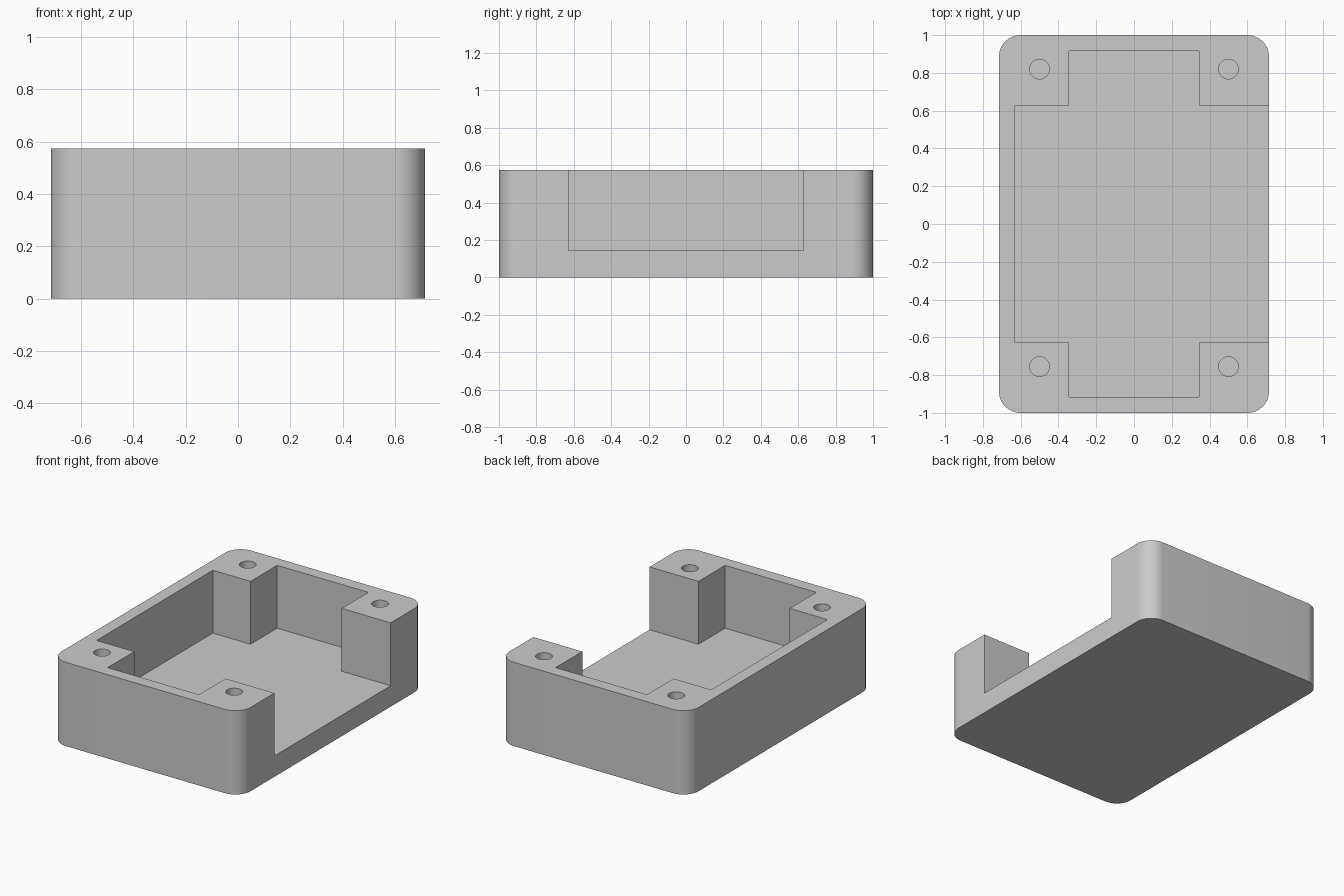
import bpy, bmesh, math

if "Cube" in bpy.data.objects:
    bpy.data.objects.remove(bpy.data.objects["Cube"])

W, L, H = 0.715, 1.0, 0.573      # half width, half length, height
R = 0.115                        # corner radius
FLOOR = 0.143                    # floor thickness


def prism(name, pts, z0, z1):
    """Extrude a counter-clockwise outline from z0 to z1."""
    bm = bmesh.new()
    base = bm.faces.new([bm.verts.new((x, y, z0)) for x, y in pts])
    top = bmesh.ops.extrude_face_region(bm, geom=[base])["geom"]
    bmesh.ops.translate(bm, vec=(0, 0, z1 - z0),
                        verts=[g for g in top if isinstance(g, bmesh.types.BMVert)])
    bmesh.ops.recalc_face_normals(bm, faces=bm.faces)
    mesh = bpy.data.meshes.new(name)
    bm.to_mesh(mesh)
    bm.free()
    obj = bpy.data.objects.new(name, mesh)
    bpy.context.collection.objects.link(obj)
    return obj


def arc(cx, cy, r, start, sweep, n):
    return [(cx + r * math.cos(math.radians(start + sweep * i / n)),
             cy + r * math.sin(math.radians(start + sweep * i / n))) for i in range(n + 1)]


# Rounded outer block
outline = []
for sx, sy, a in ((1, 1, 0), (-1, 1, 90), (-1, -1, 180), (1, -1, 270)):
    outline += arc(sx * (W - R), sy * (L - R), R, a, 90, 12)
tray = prism("enclosure_tray", outline, 0, H)

# Cavity leaving four corner posts, open through the right wall
px, py, ix, iy = 0.345, 0.628, 0.63, 0.915
cavity = [(px, -iy), (px, -py), (1, -py), (1, py), (px, py), (px, iy),
          (-px, iy), (-px, py), (-ix, py), (-ix, -py), (-px, -py), (-px, -iy)]
cutters = [prism("cavity_cutter", cavity, FLOOR, 1)]

# Screw holes in the posts
for x in (-0.5, 0.5):
    for y in (-0.755, 0.82):
        cutters.append(prism("screw_hole_cutter", arc(x, y, 0.052, 0, 360, 32)[:-1], FLOOR, 1))

bpy.context.view_layer.objects.active = tray
tray.select_set(True)
for c in cutters:
    c.hide_render = True
    mod = tray.modifiers.new("cut", 'BOOLEAN')
    mod.operation, mod.solver, mod.object = 'DIFFERENCE', 'EXACT', c
    bpy.ops.object.modifier_apply(modifier=mod.name)
    bpy.data.objects.remove(c)

# Plain grey finish, smooth corners with sharp edges
grey = bpy.data.materials.new("plain_grey")
grey.diffuse_color = (0.6, 0.6, 0.6, 1)
grey.use_nodes = True
grey.node_tree.nodes["Principled BSDF"].inputs["Base Color"].default_value = grey.diffuse_color
tray.data.materials.clear()
tray.data.materials.append(grey)
bpy.ops.object.shade_smooth_by_angle(angle=math.radians(30))
